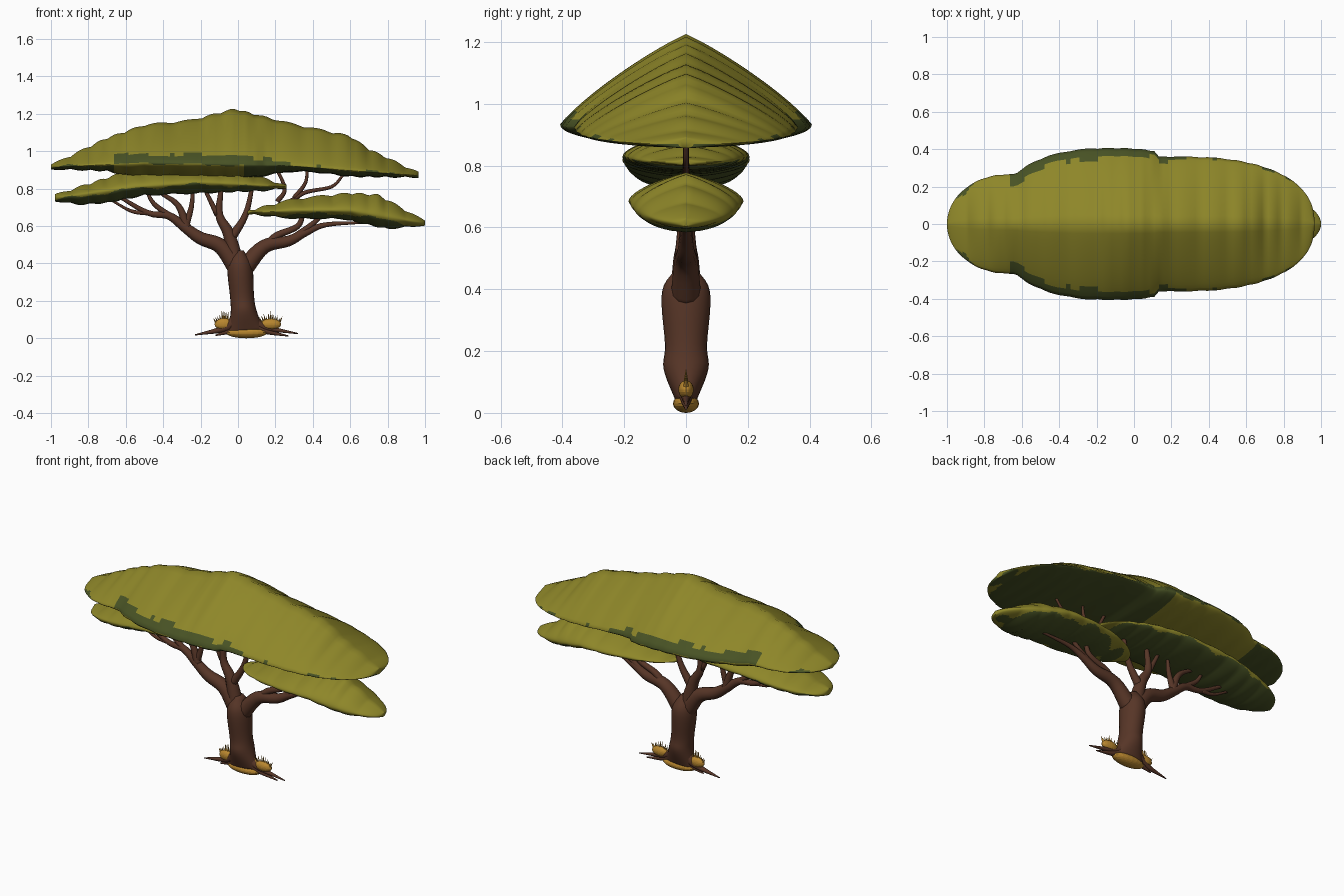
import bpy, bmesh, math, random
from mathutils import Vector

if "Cube" in bpy.data.objects:
    bpy.data.objects.remove(bpy.data.objects["Cube"])
random.seed(4)


def mat(name, rgb):
    m = bpy.data.materials.new(name)
    m.diffuse_color = (*rgb, 1)
    m.use_nodes = True
    m.node_tree.nodes["Principled BSDF"].inputs["Base Color"].default_value = m.diffuse_color
    return m


OLIVE = mat("olive_leaf", (0.27, 0.24, 0.022))
DARK = mat("dark_leaf", (0.065, 0.085, 0.018))
BARK = mat("bark_brown", (0.095, 0.036, 0.02))
STRAW = mat("dry_grass", (0.48, 0.24, 0.028))


def finish(bm, name, mats, smooth=True):
    bmesh.ops.recalc_face_normals(bm, faces=bm.faces)
    for f in bm.faces:
        f.smooth = smooth
    me = bpy.data.meshes.new(name)
    bm.to_mesh(me)
    bm.free()
    for m in mats:
        me.materials.append(m)
    ob = bpy.data.objects.new(name, me)
    bpy.context.collection.objects.link(ob)
    return ob


def lerp(tab, x):
    """Piecewise linear lookup in a table of (x, value)."""
    for (a, va), (b, vb) in zip(tab, tab[1:]):
        if x <= b:
            return va + (vb - va) * max(0, x - a) / (b - a)
    return tab[-1][1]


def skin(bm, rings):
    """Join rings of points into a closed skin."""
    vs = [[bm.verts.new(p) for p in r] for r in rings]
    n = len(vs[0])
    for a, b in zip(vs, vs[1:]):
        for i in range(n):
            j = (i + 1) % n
            bm.faces.new((a[i], a[j], b[j], b[i]))
    bm.faces.new(vs[0])
    bm.faces.new(vs[-1])


# ---------- leaf pads: lofted along x, pointed or rounded cross-section ----------
def pad(name, top, bottom, mid, width, power, is_dark, steps=120, k=12):
    x0, x1 = top[0][0], top[-1][0]
    bm = bmesh.new()
    rings = []
    for s in range(steps + 1):
        # stations bunch up toward both tips
        x = (x0 + x1) / 2 - (x1 - x0) / 2 * math.cos(math.pi * (0.01 + 0.98 * s / steps))
        bump = abs(math.sin(x * 27 + math.sin(x * 9))) - 0.5
        zm, w = lerp(mid, x), width(x) * (1 + 0.012 * bump)
        zt = max(lerp(top, x) + 0.012 * bump, zm + 0.003)
        zb = min(lerp(bottom, x) - 0.008 * bump, zm - 0.003)
        half = []
        for i in range(2 * k + 1):                # bottom centre, rim, top centre
            t = i / k - 1
            if t < 0:
                half.append((w * (1 - t * t) ** 0.6, zm + (zm - zb) * t))
            else:
                half.append((w * (1 - t ** power) ** 0.9, zm + (zt - zm) * t))
        loop = half + [(-y, z) for y, z in half[-2:0:-1]]
        rings.append([(x, y, z) for y, z in loop])
    skin(bm, rings)
    for f in bm.faces:
        c = f.calc_center_median()
        wave = 0.007 * math.sin(c.x * 19) + 0.004 * math.sin(c.x * 47)
        f.material_index = int(is_dark(c.x, c.z - lerp(mid, c.x) - wave))
    finish(bm, name, (OLIVE, DARK))


def oval(x0, x1, w, p=2):
    """Plan outline: half width of a superellipse."""
    return lambda x: w * (1 - abs((2 * x - x0 - x1) / (x1 - x0)) ** p) ** (1 / p)


def crown_width(x):
    if x < 0.12:
        # lobe at the left tip joined to the wide middle
        tip = oval(-1, -0.35, 0.265)(x) if x < -0.675 else 0.265
        wide = oval(-0.74, 0.5, 0.405, 2.4)(x) if -0.74 < x else 0
        return max(tip, wide)
    return max(oval(-0.5, 0.965, 0.36, 2.4)(x), oval(-0.74, 0.32, 0.43)(x) if x < 0.3 else 0)


def crown_dark(x, h):
    if -0.66 < x < 0.03:                          # painted band above the left pad
        return -0.005 < h < 0.045
    return h < (0.03 if 0 < x < 0.28 else 0)


pad("crown_pad",
    [(-1, .925), (-.7, 1.07), (-.5, 1.14), (-.25, 1.165), (-.02, 1.225), (.25, 1.155), (.6, 1.08), (.7, 1.01), (.965, .885)],
    [(-1, .905), (-.7, .895), (-.6, .87), (.1, .86), (.25, .89), (.4, .89), (.6, .865), (.965, .86)],
    [(-1, .915), (-.5, .94), (.25, .925), (.965, .87)], crown_width, 1.2, crown_dark)
pad("left_pad",
    [(-.98, .765), (-.6, .89), (-.45, .91), (0, .9), (.26, .815)],
    [(-.98, .735), (-.85, .715), (-.7, .725), (-.5, .765), (.15, .79), (.26, .805)],
    [(-.98, .75), (-.55, .81), (-.2, .835), (.26, .81)],
    oval(-.98, .26, .205, 2.3), 1.7, lambda x, h: h < -.01)
pad("right_pad",
    [(.05, .68), (.3, .745), (.6, .775), (.75, .765), (.85, .71), (1, .625)],
    [(.05, .665), (.3, .64), (.55, .64), (.8, .585), (1, .605)],
    [(.05, .672), (.3, .685), (.6, .685), (1, .615)],
    oval(.05, 1, .185), 1.7, lambda x, h: h < -.02)


# ---------- trunk, branches, roots ----------
def tube(name, pts, sides=12, sub=5):
    """Smooth tube in the xz plane; each point is x, z, radius, depth radius."""
    P = [Vector(p) for p in pts]
    P = [P[0] * 2 - P[1]] + P + [P[-1] * 2 - P[-2]]
    path = []
    for a, b, c, d in zip(P, P[1:], P[2:], P[3:]):
        for i in range(sub):
            t = i / sub
            path.append(.5 * (2 * b + (c - a) * t + (2 * a - 5 * b + 4 * c - d) * t * t
                              + (3 * b - a - 3 * c + d) * t ** 3))
    path.append(P[-2])
    rings = []
    for i, p in enumerate(path):
        d = path[min(i + 1, len(path) - 1)] - path[max(i - 1, 0)]
        t = Vector((d[0], d[1])).normalized()
        ring = []
        for s in range(sides):
            a = 2 * math.pi * s / sides
            r, ry = max(p[2], .002) * math.cos(a), max(p[3], .002) * math.sin(a)
            ring.append((p[0] - t.y * r, ry, p[1] + t.x * r))
        rings.append(ring)
    bm = bmesh.new()
    skin(bm, rings)
    finish(bm, name, (BARK,))


def limb(name, r0, r1, *pts):
    """Tube whose radius tapers evenly from r0 to r1."""
    n = len(pts) - 1
    radii = [r0 + (r1 - r0) * (i / n) ** 0.8 for i in range(n + 1)]
    tube(name, [(*p, r, r) for p, r in zip(pts, radii)])


tube("trunk", [(.04, .03, .1, .03), (.03, .14, .07, .072), (.022, .22, .064, .068),
               (.01, .39, .066, .078), (.01, .47, .02, .03)], 24)
limb("left_branch", .052, .009, (0, .37), (-.09, .49), (-.2, .535), (-.28, .59), (-.37, .655), (-.48, .67), (-.64, .76))
limb("left_twig_1", .026, .009, (-.27, .58), (-.32, .71), (-.42, .78))
limb("left_twig_2", .02, .009, (-.28, .6), (-.25, .7), (-.24, .8))
limb("left_twig_3", .018, .008, (-.36, .65), (-.45, .72), (-.49, .79))
limb("left_twig_4", .014, .006, (-.48, .67), (-.57, .68), (-.68, .74))
limb("middle_branch", .045, .012, (-.01, .4), (-.05, .56), (-.1, .66), (-.09, .8))
limb("middle_twig_1", .026, .01, (-.04, .53), (.04, .66), (.08, .83))
limb("middle_twig_2", .016, .009, (-.11, .66), (-.18, .8))
limb("right_branch", .05, .006, (.03, .37), (.14, .49), (.27, .52), (.36, .565), (.47, .607), (.68, .62))
limb("right_twig_1", .025, .012, (.16, .5), (.21, .55), (.32, .6), (.35, .68))
limb("right_twig_2", .02, .008, (.29, .53), (.42, .63), (.45, .69))
limb("upper_twig_1", .014, .007, (.28, .73), (.36, .78), (.5, .81), (.56, .87))
limb("upper_twig_2", .013, .007, (.3, .75), (.36, .83), (.37, .91))
limb("upper_twig_3", .014, .008, (.21, .73), (.25, .8), (.2, .92))
limb("root_left", .04, .003, (0, .1), (-.08, .05), (-.23, .018))
limb("root_left_low", .03, .003, (0, .06), (-.06, .035), (-.12, .015))
limb("root_right", .04, .003, (.06, .11), (.14, .06), (.32, .025))
limb("root_right_low", .03, .003, (.08, .07), (.16, .035), (.27, .012))


# ---------- dry grass: a low mound with a fan of blades ----------
def grass(name, x, z, sx, sy, sz, height, n=11):
    bm = bmesh.new()
    bmesh.ops.create_uvsphere(bm, u_segments=20, v_segments=12, radius=1)
    for v in bm.verts:
        v.co = (x + v.co.x * sx, v.co.y * sy, z + v.co.z * sz)
    for i in range(n):
        f = i / (n - 1) * 2 - 1
        h = height * (1 - .45 * abs(f)) * random.uniform(.65, 1)
        bx = x + f * sx * .75
        base = [bm.verts.new((bx + .009 * math.cos(a * math.pi / 2), .012 * math.sin(a * math.pi / 2), z))
                for a in range(4)]
        tip = bm.verts.new((x + f * sx * 1.15, 0, z + h))
        bm.faces.new(base)
        for j in range(4):
            bm.faces.new((base[j], base[(j + 1) % 4], tip))
    finish(bm, name, (STRAW,), False)


grass("grass_front", .045, .03, .11, .042, .03, .03)
grass("grass_left", -.075, .075, .05, .025, .032, .085)
grass("grass_right", .175, .075, .055, .025, .03, .08)
